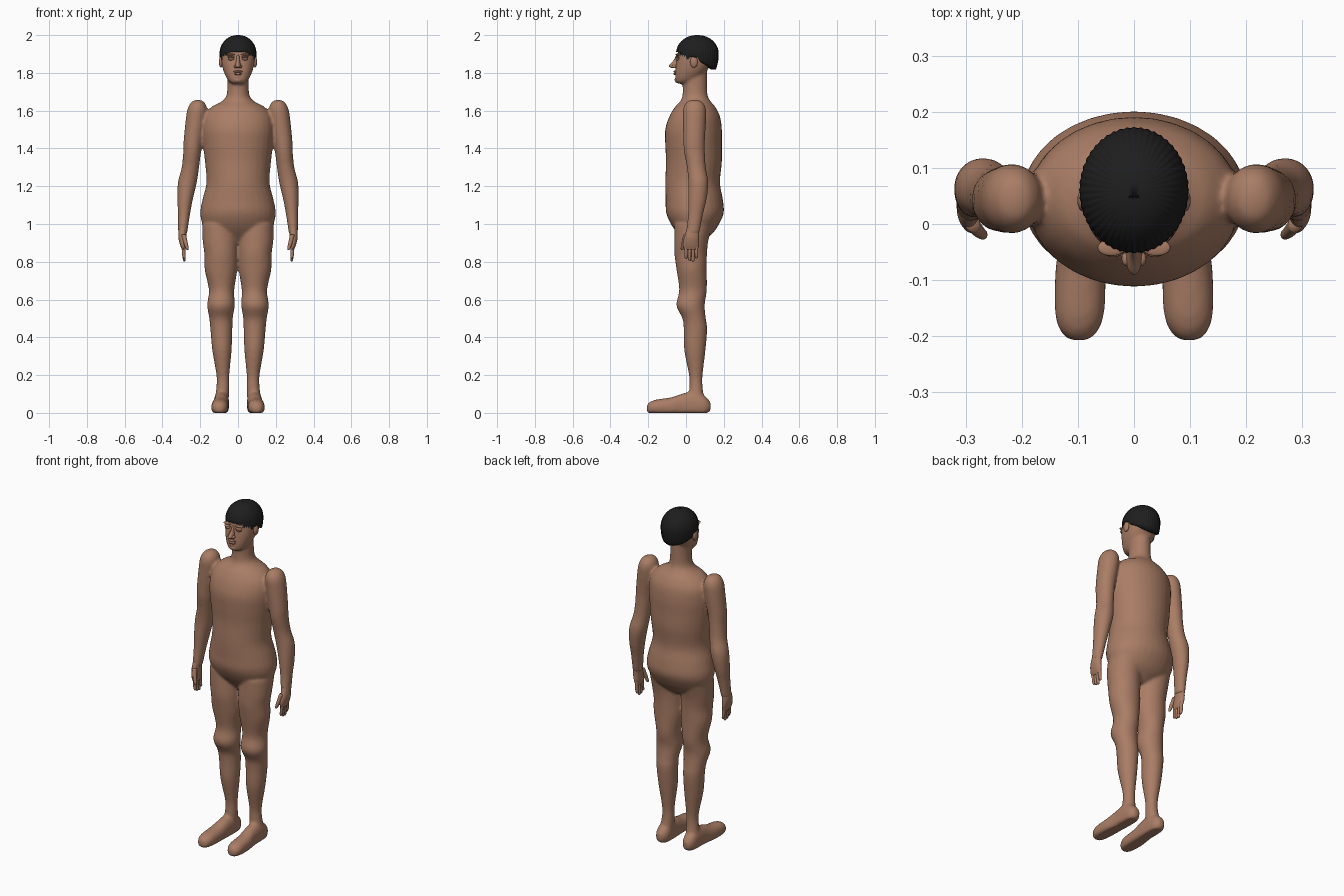
import bpy, bmesh, math
from mathutils import Matrix, Vector

cube = bpy.data.objects.get("Cube")
if cube:
    bpy.data.objects.remove(cube, do_unlink=True)


def material(name, rgb, rough):
    m = bpy.data.materials.new(name)
    m.use_nodes = True
    m.diffuse_color = (*rgb, 1)
    node = next(n for n in m.node_tree.nodes if n.type == 'BSDF_PRINCIPLED')
    node.inputs["Base Color"].default_value = (*rgb, 1)
    node.inputs["Roughness"].default_value = rough
    return m


SKIN = material("brown_skin", (0.40, 0.205, 0.13), 0.6)
HAIR = material("black_hair", (0.013, 0.013, 0.013), 0.6)


def finish(bm, name, mat):
    bmesh.ops.recalc_face_normals(bm, faces=bm.faces)
    for f in bm.faces:
        f.smooth = True
    me = bpy.data.meshes.new(name)
    bm.to_mesh(me)
    bm.free()
    me.materials.append(mat)
    ob = bpy.data.objects.new(name, me)
    bpy.context.collection.objects.link(ob)
    return ob


def spline(stations, steps=5):
    """Catmull-Rom interpolation through the stations."""
    pts = [stations[0], *stations, stations[-1]]
    out = []
    for i in range(len(stations) - 1):
        for k in range(steps):
            t = k / steps
            out.append([b + 0.5 * t * (c - a + t * (2*a - 5*b + 4*c - d + t * (3*(b - c) + d - a)))
                        for a, b, c, d in zip(*pts[i:i + 4])])
    return out + [list(stations[-1])]


def loft(bm, stations, side=1, power=1.0, along_y=False, n=32):
    """Skin closed rings (height, x, y, rx, ry); along_y lays the rings upright."""
    rings = []
    for h, cx, cy, rx, ry in spline(stations):
        ring = []
        for i in range(n):
            a = math.tau * i / n
            c, s = (math.copysign(abs(v) ** power, v) for v in (math.cos(a), math.sin(a)))
            u, v = side * (cx + rx * c), cy + ry * s
            ring.append(bm.verts.new((u, h, max(v, 0)) if along_y else (u, v, h)))
        rings.append(ring)
    for lo, hi in zip(rings, rings[1:]):
        for i in range(n):
            j = (i + 1) % n
            bm.faces.new((lo[i], lo[j], hi[j], hi[i]))
    bm.faces.new(rings[0])
    bm.faces.new(rings[-1])


def centred(rows):
    """Rows of (z, half width, front y, back y) as loft stations."""
    return [(z, 0, (f + b) / 2, w, (b - f) / 2) for z, w, f, b in rows]


def ball(bm, place, radii):
    bmesh.ops.create_uvsphere(bm, u_segments=20, v_segments=12, radius=1,
                              matrix=Matrix.LocRotScale(Vector(place), None, Vector(radii)))


# Body: torso, neck, head and limbs fused into one skin
TORSO = centred([
    (.90, .06, .0, .08), (.95, .15, -.045, .14), (1.0, .188, -.08, .175),
    (1.06, .2, -.105, .2), (1.13, .188, -.108, .195), (1.22, .167, -.11, .18),
    (1.33, .175, -.106, .19), (1.42, .185, -.11, .19), (1.5, .19, -.11, .19),
    (1.57, .18, -.088, .18), (1.62, .14, -.058, .155), (1.65, .085, -.03, .13),
    (1.69, .059, -.018, .113), (1.8, .055, -.018, .112)])
HEAD = centred([
    (1.743, .025, -.045, .0), (1.757, .05, -.056, .045), (1.8, .073, -.057, .1),
    (1.85, .087, -.052, .135), (1.9, .09, -.045, .15), (1.95, .078, -.03, .14),
    (1.985, .04, .01, .1)])
LEG = [
    (1.0, .1, .04, .09, .1), (.91, .095, .028, .092, .09), (.84, .09, .025, .088, .086),
    (.757, .09, .03, .086, .08), (.65, .087, .037, .067, .073), (.57, .09, .024, .073, .075),
    (.5, .09, .043, .062, .062), (.44, .088, .05, .058, .062), (.33, .085, .047, .051, .056),
    (.2, .08, .052, .034, .036), (.14, .08, .053, .034, .035), (.08, .085, .055, .037, .04),
    (.03, .088, .055, .036, .04)]
FOOT = [
    (-.208, .098, .022, .012, .014), (-.196, .098, .025, .03, .03), (-.16, .097, .03, .044, .04),
    (-.08, .095, .032, .045, .05), (-.02, .09, .04, .041, .062), (.05, .088, .045, .041, .07),
    (.1, .088, .038, .037, .052), (.13, .088, .035, .018, .022)]
ARM = [
    (1.657, .212, .045, .012, .016), (1.645, .213, .045, .034, .042), (1.61, .215, .045, .052, .06),
    (1.55, .222, .045, .055, .061), (1.44, .238, .043, .05, .057), (1.38, .243, .045, .047, .055),
    (1.3, .252, .055, .046, .05), (1.22, .268, .065, .05, .053), (1.13, .28, .06, .041, .049),
    (1.05, .286, .05, .032, .04), (.95, .293, .036, .024, .035)]

bm = bmesh.new()
loft(bm, TORSO)
loft(bm, HEAD, power=.85)
for side in (1, -1):
    loft(bm, LEG, side)
    loft(bm, FOOT, side, power=.9, along_y=True)
    loft(bm, ARM, side)
body = finish(bm, "body", SKIN)
fuse = body.modifiers.new("fuse", 'REMESH')
fuse.mode = 'VOXEL'
fuse.voxel_size = .0075
fuse.use_smooth_shade = True
soften = body.modifiers.new("soften", 'SMOOTH')
soften.factor = .5
soften.iterations = 8

# Hands: palm, four fingers and a thumb
for side, label in ((1, "left"), (-1, "right")):
    bm = bmesh.new()
    loft(bm, [(.98, .292, .037, .021, .032), (.93, .295, .03, .021, .039),
              (.89, .291, .026, .016, .042), (.865, .288, .027, .009, .036)], side)
    for k in range(4):
        y, tip = .001 + .018 * k, (.815, .805, .802, .818)[k]
        loft(bm, [(.89, .289, y, .01, .01), (.84, .287, y, .009, .009),
                  (tip + .007, .284, y, .007, .008), (tip, .284, y, .003, .003)], side, n=12)
    loft(bm, [(.945, .288, .0, .013, .014), (.9, .277, -.013, .011, .011),
              (.87, .269, -.019, .008, .009), (.862, .268, -.02, .003, .003)], side, n=12)
    finish(bm, label + "_hand", SKIN)

# Nose with nostrils
bm = bmesh.new()
loft(bm, centred([(1.895, .008, -.05, -.02), (1.865, .01, -.067, -.02), (1.842, .014, -.088, -.02),
                  (1.833, .015, -.09, -.02), (1.826, .01, -.078, -.03)]), n=16)
for side in (1, -1):
    ball(bm, (side * .013, -.062, 1.834), (.009, .013, .009))
finish(bm, "nose", SKIN)

# Lips and chin
bm = bmesh.new()
ball(bm, (0, -.055, 1.807), (.024, .012, .006))
ball(bm, (0, -.055, 1.795), (.021, .012, .007))
ball(bm, (0, -.046, 1.763), (.024, .014, .016))
finish(bm, "mouth", SKIN)

# Eyes, brows and ears
for side, label in ((1, "left"), (-1, "right")):
    for part, place, radii in (
            ("eye", (.037, -.045, 1.876), (.017, .011, .01)),
            ("eyelid", (.037, -.045, 1.883), (.02, .014, .005)),
            ("brow", (.04, -.042, 1.897), (.025, .015, .005)),
            ("ear", (.09, .042, 1.858), (.011, .02, .03))):
        bm = bmesh.new()
        ball(bm, (side * place[0], *place[1:]), radii)
        finish(bm, label + "_" + part, SKIN)


# Hair: pleated cap with a fringe, sideburns and a low nape
def rim_height(s):
    marks = ((-1.1, 1.912), (-.82, 1.908), (-.74, 1.868), (-.45, 1.862), (-.36, 1.885),
             (.05, 1.88), (.15, 1.858), (1.1, 1.814))
    for (s0, z0), (s1, z1) in zip(marks, marks[1:]):
        if s <= s1:
            return z0 + (z1 - z0) * (s - s0) / (s1 - s0)
    return marks[-1][1]


bm = bmesh.new()
SEGS, ROWS, MID, UPPER, LOWER = 192, 20, 1.9, .1, .16
crown = bm.verts.new((0, .05, MID + UPPER))
rings = [[] for _ in range(ROWS + 1)]
for i in range(SEGS):
    a = math.tau * i / SEGS
    rise = rim_height(math.sin(a)) - MID
    low = math.asin(rise / (UPPER if rise > 0 else LOWER))
    for k in range(1, ROWS + 1):
        e = math.pi / 2 + (low - math.pi / 2) * k / ROWS
        r = math.cos(e) ** .93 * (1 + .01 * math.cos(48 * a))
        z = MID + (UPPER if e > 0 else LOWER) * math.sin(e)
        rings[k - 1].append(bm.verts.new((.097 * r * math.cos(a), .06 + .112 * r * math.sin(a), z)))
    x, y, z = rings[ROWS - 1][-1].co
    rings[ROWS].append(bm.verts.new((x * .72, .06 + (y - .06) * .72, z)))
for i in range(SEGS):
    j = (i + 1) % SEGS
    bm.faces.new((crown, rings[0][i], rings[0][j]))
    for up, down in zip(rings, rings[1:]):
        bm.faces.new((up[i], down[i], down[j], up[j]))
finish(bm, "hair", HAIR)
